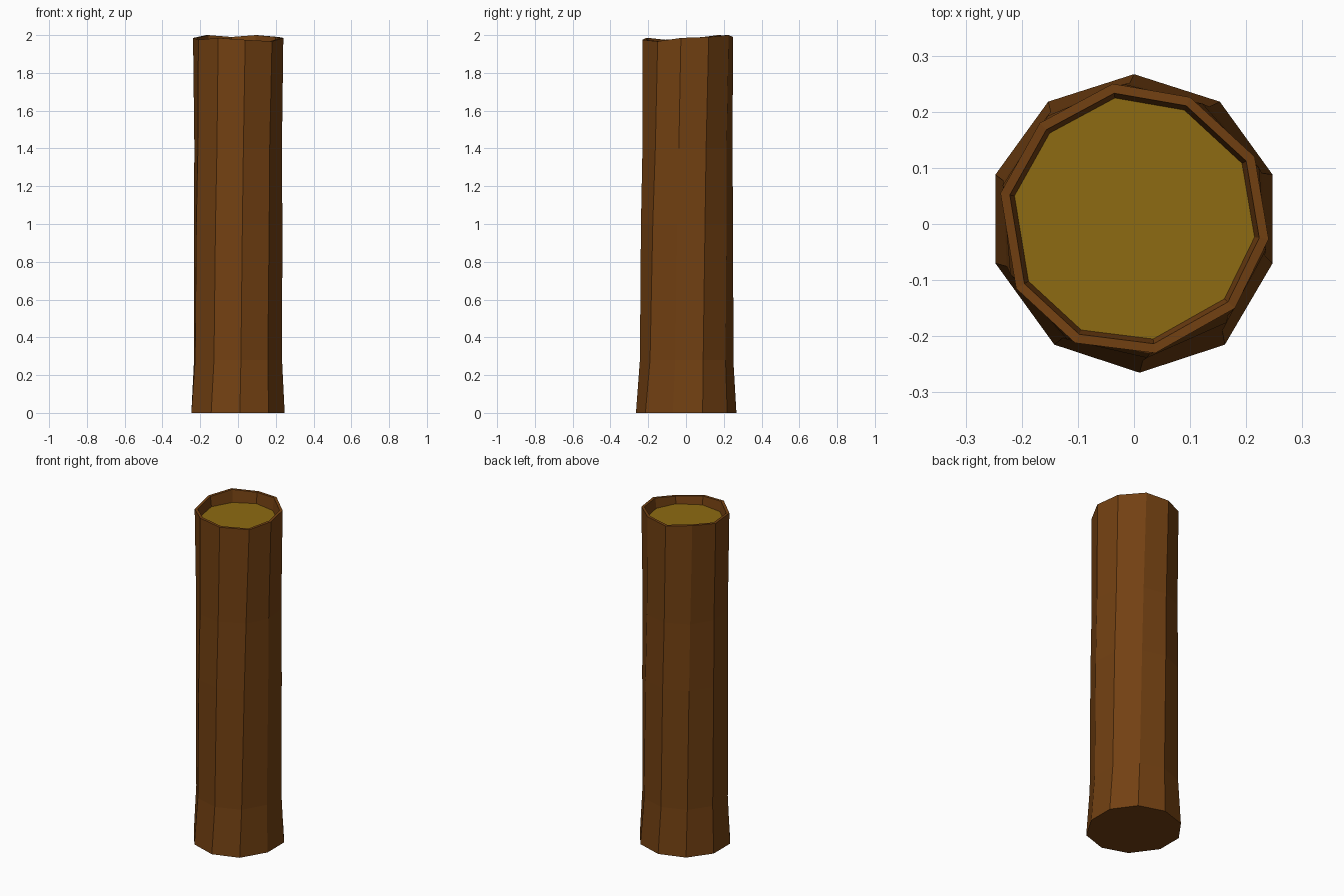
import bpy, bmesh
from mathutils import Vector

cube = bpy.data.objects.get("Cube")
if cube:
    bpy.data.objects.remove(cube, do_unlink=True)


def material(name, color):
    mat = bpy.data.materials.new(name)
    mat.use_nodes = True
    mat.diffuse_color = color
    mat.node_tree.nodes["Principled BSDF"].inputs["Base Color"].default_value = color
    return mat


bark = material("brown bark", (0.17, 0.052, 0.006, 1))
wood = material("yellow wood", (0.27, 0.145, 0.006, 1))

# Ten-sided outlines of the foot and of the slightly twisted, uneven rim
foot = [Vector(p) for p in (
    (0, .267, 0), (-.153, .218, 0), (-.247, .088, 0), (-.247, -.07, 0), (-.142, -.215, 0),
    (.01, -.265, 0), (.162, -.215, 0), (.247, -.07, 0), (.247, .088, 0), (.153, .218, 0))]
rim = [Vector(p) for p in (
    (-.038, .25, 1.99), (-.168, .18, 2), (-.238, .055, 1.985), (-.21, -.115, 1.975),
    (-.105, -.212, 1.985), (.038, -.23, 1.975), (.18, -.15, 1.967), (.24, -.027, 1.985),
    (.215, .12, 1.99), (.1, .226, 2))]
axis = Vector((0, .008, 0))


def section(z, twist, scale):
    """Blend foot and rim outlines at height z."""
    ring = []
    for a, b in zip(foot, rim):
        p = axis + (a.lerp(b, twist) - axis) * scale
        ring.append(Vector((p.x, p.y, z)))
    return ring


def inset(scale, z=None):
    """Shrink the rim outline towards the axis."""
    return [Vector((axis.x + (p.x - axis.x) * scale, axis.y + (p.y - axis.y) * scale,
                    p.z if z is None else z)) for p in rim]


# Rings from the foot, up the bark, over the rim and down the inner wall
rings = [foot, section(.28, .22, .95), section(1, .5, .965), section(1.4, .7, .96),
         rim, inset(.93), inset(.895, 1.925)]

bm = bmesh.new()
loops = [[bm.verts.new(p) for p in ring] for ring in rings]
for low, high in zip(loops, loops[1:]):
    for i in range(len(low)):
        j = (i + 1) % len(low)
        bm.faces.new((low[i], low[j], high[j], high[i]))
bm.faces.new(list(reversed(loops[0])))
cut = bm.faces.new(loops[-1])
cut.material_index = 1
bmesh.ops.recalc_face_normals(bm, faces=bm.faces)

mesh = bpy.data.meshes.new("log_trunk")
bm.to_mesh(mesh)
bm.free()
mesh.materials.append(bark)
mesh.materials.append(wood)
trunk = bpy.data.objects.new("log_trunk", mesh)
bpy.context.collection.objects.link(trunk)
